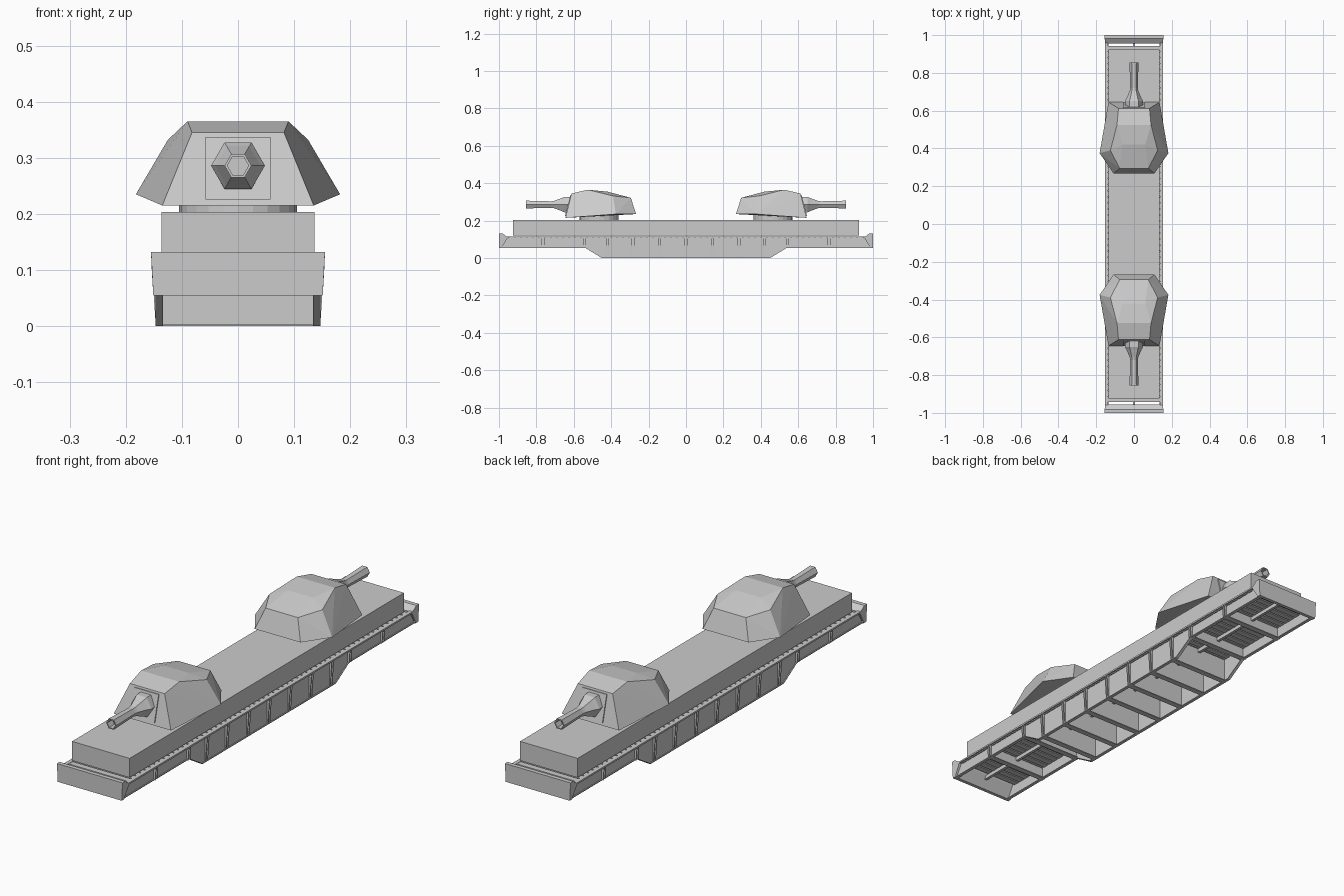
import bpy, bmesh, math

if "Cube" in bpy.data.objects:
    bpy.data.objects.remove(bpy.data.objects["Cube"])


def finish(name, bm):
    bmesh.ops.recalc_face_normals(bm, faces=bm.faces[:])
    me = bpy.data.meshes.new(name)
    bm.to_mesh(me)
    bm.free()
    ob = bpy.data.objects.new(name, me)
    bpy.context.collection.objects.link(ob)
    return ob


def box(bm, x0, x1, y0, y1, z0, z1):
    v = [bm.verts.new((x, y, z)) for z in (z0, z1)
         for x, y in ((x0, y0), (x1, y0), (x1, y1), (x0, y1))]
    for f in ((3, 2, 1, 0), (4, 5, 6, 7), (0, 1, 5, 4), (1, 2, 6, 5), (2, 3, 7, 6), (3, 0, 4, 7)):
        bm.faces.new([v[i] for i in f])


def prism_x(bm, pts, x0, x1):
    """Extrude a (y, z) outline between two x positions."""
    a = [bm.verts.new((x0, y, z)) for y, z in pts]
    b = [bm.verts.new((x1, y, z)) for y, z in pts]
    n = len(pts)
    bm.faces.new(a)
    bm.faces.new(b[::-1])
    for i in range(n):
        bm.faces.new((a[i], a[(i + 1) % n], b[(i + 1) % n], b[i]))


def hull(bm, pts):
    v = [bm.verts.new(p) for p in pts]
    res = bmesh.ops.convex_hull(bm, input=v)
    junk = [g for g in res["geom_interior"] if isinstance(g, bmesh.types.BMVert)]
    bmesh.ops.delete(bm, geom=junk, context='VERTS')
    bmesh.ops.dissolve_limit(bm, angle_limit=0.01, verts=bm.verts[:], edges=bm.edges[:])


def belly(y):
    """Height of the underside at position y."""
    return min(0.055, max(0.0, (abs(y) - 0.45) / 0.09 * 0.055))


# Armoured upper box, set just above the deck
bm = bmesh.new()
box(bm, -0.136, 0.136, -0.925, 0.925, 0.121, 0.203)
finish("armoured_box", bm)

# Deck planks and the lengthwise stringer below them
bm = bmesh.new()
count = 59
for i in range(count):
    y = -0.93 + 1.86 * i / (count - 1)
    box(bm, -0.148, 0.148, y - 0.013, y + 0.013, 0.104, 0.113)
finish("deck_planks", bm)
bm = bmesh.new()
box(bm, -0.006, 0.006, -0.985, 0.985, 0.088, 0.104)
finish("centre_stringer", bm)

# Fish-belly side sills with flanges and tapered ribs
rib_y = [0.0] + [s * y for y in (0.14, 0.283, 0.42, 0.543, 0.765, 0.987) for s in (-1, 1)]
under = [(-0.99, 0.055), (-0.54, 0.055), (-0.45, 0), (0.45, 0), (0.54, 0.055), (0.99, 0.055)]
for s, side in ((-1, "left"), (1, "right")):
    bm = bmesh.new()
    prism_x(bm, under + [(0.99, 0.113), (-0.99, 0.113)], s * 0.138, s * 0.143)
    prism_x(bm, under + [(y, z + 0.004) for y, z in under[::-1]], s * 0.134, s * 0.147)
    box(bm, s * 0.138, s * 0.154, -0.99, 0.99, 0.108, 0.115)
    finish(side + "_sill", bm)
    bm = bmesh.new()
    for y in rib_y:
        z = belly(y)
        w = 0.1465 + 0.007 * z / 0.113
        for d in (-0.006, 0.006):
            hull(bm, [(s * x, y + d + e, h) for e in (-0.0015, 0.0015)
                      for x, h in ((0.14, z), (w, z), (0.154, 0.112), (0.14, 0.112))])
    finish(side + "_ribs", bm)

# Cross beams under the deck
bm = bmesh.new()
for y in rib_y:
    if abs(y) < 0.9:
        z = belly(y)
        box(bm, -0.139, 0.139, y - 0.004, y + 0.004, z, 0.104)
        box(bm, -0.139, 0.139, y - 0.012, y + 0.012, z, z + 0.004)
finish("cross_beams", bm)

# End beams with inward sloping top
for s, end in ((-1, "front"), (1, "rear")):
    bm = bmesh.new()
    hull(bm, [(x * w, s * y, z) for x in (-1, 1) for w, y, z in (
        (0.151, 1.0, 0.055), (0.155, 1.0, 0.132), (0.155, 0.982, 0.132),
        (0.154, 0.955, 0.113), (0.154, 0.955, 0.106), (0.151, 0.985, 0.085), (0.151, 0.985, 0.055))])
    finish(end + "_end_beam", bm)


# One turret with ring, faceted shell, mantlet plate and hexagonal gun
def turret(s, end):
    bm = bmesh.new()
    bmesh.ops.create_cone(bm, cap_ends=True, segments=24, radius1=0.105, radius2=0.105, depth=0.04)
    bmesh.ops.translate(bm, verts=bm.verts[:], vec=(0, s * 0.465, 0.22))
    finish(end + "_turret_ring", bm)

    bm = bmesh.new()
    half = [(0.135, 0.645, 0.215), (0.182, 0.375, 0.235), (0.108, 0.267, 0.235),
            (0.082, 0.612, 0.345), (0.090, 0.525, 0.365), (0.125, 0.39, 0.332),
            (0.076, 0.295, 0.322), (0.060, 0.42, 0.355)]
    hull(bm, [(m * x, s * y, z) for m in (-1, 1) for x, y, z in half])
    finish(end + "_turret_shell", bm)

    # Plate lying on the sloped turret face
    bm = bmesh.new()
    prism_x(bm, [(s * y, z) for y, z in ((0.630, 0.226), (0.647, 0.226), (0.618, 0.337), (0.600, 0.337))],
            -0.058, 0.058)
    finish(end + "_mantlet_plate", bm)

    # Lofted rings along the gun: (y, radius); the last ones form the bore
    bm = bmesh.new()
    rings = []
    for y, r in ((0.610, 0.048), (0.650, 0.048), (0.665, 0.040), (0.705, 0.023),
                 (0.72, 0.020), (0.855, 0.024), (0.855, 0.019), (0.82, 0.019)):
        rings.append([bm.verts.new((r * math.cos(a), s * y, 0.286 + r * math.sin(a)))
                      for a in (math.pi / 3 * k for k in range(6))])
    for a, b in zip(rings, rings[1:]):
        for i in range(6):
            bm.faces.new((a[i], a[(i + 1) % 6], b[(i + 1) % 6], b[i]))
    bm.faces.new(rings[0][::-1])
    bm.faces.new(rings[-1])
    finish(end + "_gun", bm)


turret(-1, "front")
turret(1, "rear")
